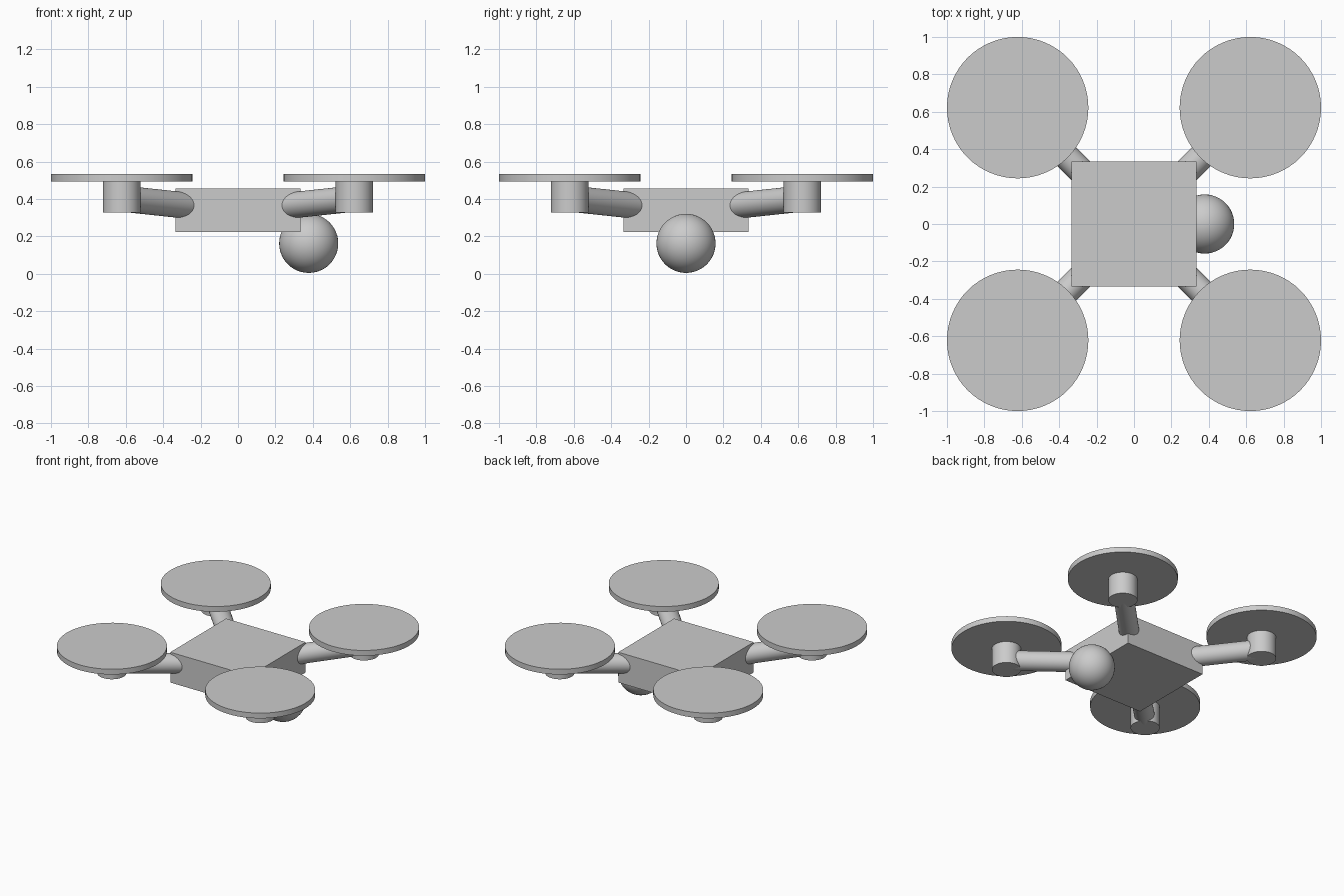
import bpy
import math
from mathutils import Vector

if "Cube" in bpy.data.objects:
    bpy.data.objects.remove(bpy.data.objects["Cube"])

grey = bpy.data.materials.new("light grey")
grey.diffuse_color = (0.6, 0.6, 0.6, 1)
grey.use_nodes = True
grey.node_tree.nodes["Principled BSDF"].inputs["Base Color"].default_value = grey.diffuse_color


def finish(name, smooth=True):
    obj = bpy.context.object
    obj.name = name
    obj.data.materials.append(grey)
    if smooth:
        bpy.ops.object.shade_smooth_by_angle(angle=math.radians(30))
    return obj


def rod(name, start, end, radius, sides=64):
    """Capped cylinder between two points."""
    a, b = Vector(start), Vector(end)
    axis = b - a
    bpy.ops.mesh.primitive_cylinder_add(
        vertices=sides, radius=radius, depth=axis.length, location=(a + b) / 2,
        rotation=axis.to_track_quat('Z', 'Y').to_euler())
    return finish(name)


# Central body box
bpy.ops.mesh.primitive_cube_add(size=1, location=(0, 0, 0.34))
bpy.context.object.scale = (0.668, 0.668, 0.23)
bpy.ops.object.transform_apply(location=False, rotation=False, scale=True)
finish("body", smooth=False)

# Camera ball slung under the +x edge
bpy.ops.mesh.primitive_uv_sphere_add(
    segments=48, ring_count=24, radius=0.158, location=(0.378, 0, 0.163))
finish("camera_ball")

# Four arms, each carrying a motor and a rotor disc
R = 0.622
for sx, side in ((1, "right"), (-1, "left")):
    for sy, end in ((1, "back"), (-1, "front")):
        x, y = sx * R, sy * R
        tag = end + "_" + side
        rod("arm_" + tag, (sx * 0.2, sy * 0.2, 0.357), (sx * 0.6, sy * 0.6, 0.40), 0.07)
        rod("motor_" + tag, (x, y, 0.329), (x, y, 0.50), 0.1)
        rod("rotor_" + tag, (x, y, 0.495), (x, y, 0.535), 0.378)
